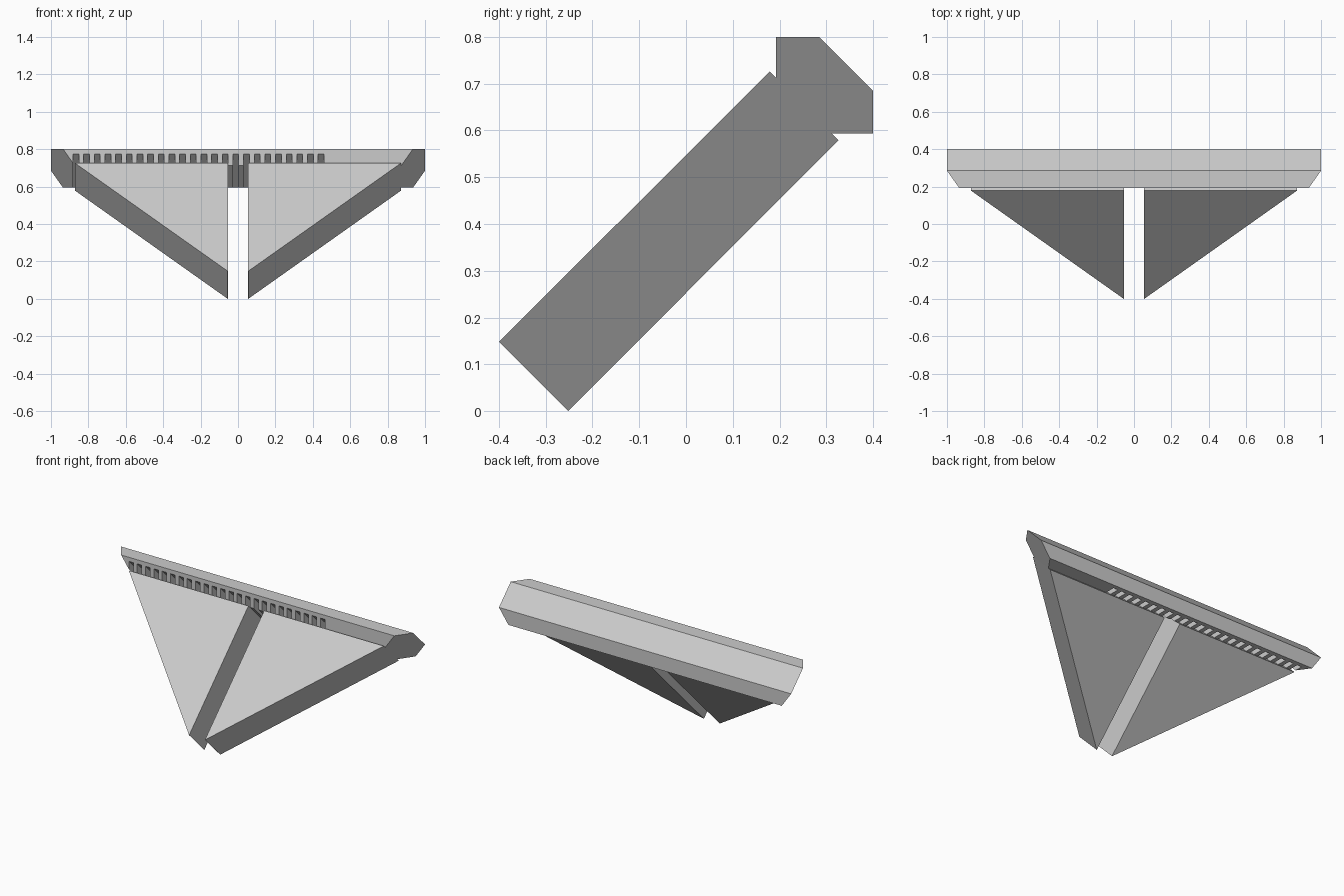
import bpy
import bmesh

cube = bpy.data.objects.get("Cube")
if cube:
    bpy.data.objects.remove(cube, do_unlink=True)

grey = bpy.data.materials.new("light_grey")
grey.use_nodes = True
COLOUR = (0.6, 0.6, 0.6, 1)
grey.diffuse_color = COLOUR
grey.node_tree.nodes["Principled BSDF"].inputs["Base Color"].default_value = COLOUR


def edge_x(y, z):
    """Half width of the slanted outline, shared by the plates and the bar."""
    return 1 - 0.709 * (1.085 - y - z)


def add_profiles(bm, profile, left, right):
    """Span a closed side profile between two end functions of (y, z)."""
    a = [bm.verts.new((left(y, z), y, z)) for y, z in profile]
    b = [bm.verts.new((right(y, z), y, z)) for y, z in profile]
    bm.faces.new(a)
    bm.faces.new(b[::-1])
    for i in range(len(profile)):
        j = (i + 1) % len(profile)
        bm.faces.new((a[j], a[i], b[i], b[j]))


def make(name, bm):
    bmesh.ops.recalc_face_normals(bm, faces=bm.faces)
    mesh = bpy.data.meshes.new(name)
    bm.to_mesh(mesh)
    bm.free()
    mesh.materials.append(grey)
    obj = bpy.data.objects.new(name, mesh)
    bpy.context.collection.objects.link(obj)
    return obj


# Two triangular plates leaning back at 45 degrees, with a gap between them
PLATE = [(-0.4, 0.148), (-0.252, 0.0), (0.326, 0.579), (0.179, 0.726)]
GAP = 0.054
for name, side in (("right_plate", -1), ("left_plate", 1)):
    bm = bmesh.new()
    add_profiles(bm, PLATE, lambda y, z: side * GAP,
                 lambda y, z: side * max(edge_x(y, z), GAP + 0.001))
    make(name, bm)

# Six-sided bar along the upper edge, its ends following the plate outline
BAR = [(0.193, 0.8), (0.285, 0.8), (0.4, 0.685),
       (0.4, 0.594), (0.311, 0.594), (0.193, 0.712)]
bm = bmesh.new()
add_profiles(bm, BAR, lambda y, z: -edge_x(y, z), edge_x)
bar = make("top_bar", bm)

# Row of narrow slots cut across the inner side of the bar
SLOT = [(0.1, 0.868), (0.45, 0.518), (0.38, 0.448), (0.03, 0.798)]
bm = bmesh.new()
for i in range(-15, 9):
    x = -0.027 + 0.057 * i
    add_profiles(bm, SLOT, lambda y, z: x, lambda y, z: x + 0.031)
cutter = make("slot_cutter", bm)
cutter.hide_render = True
cutter.display_type = 'WIRE'
cut = bar.modifiers.new("slots", 'BOOLEAN')
cut.operation = 'DIFFERENCE'
cut.solver = 'EXACT'
cut.object = cutter
